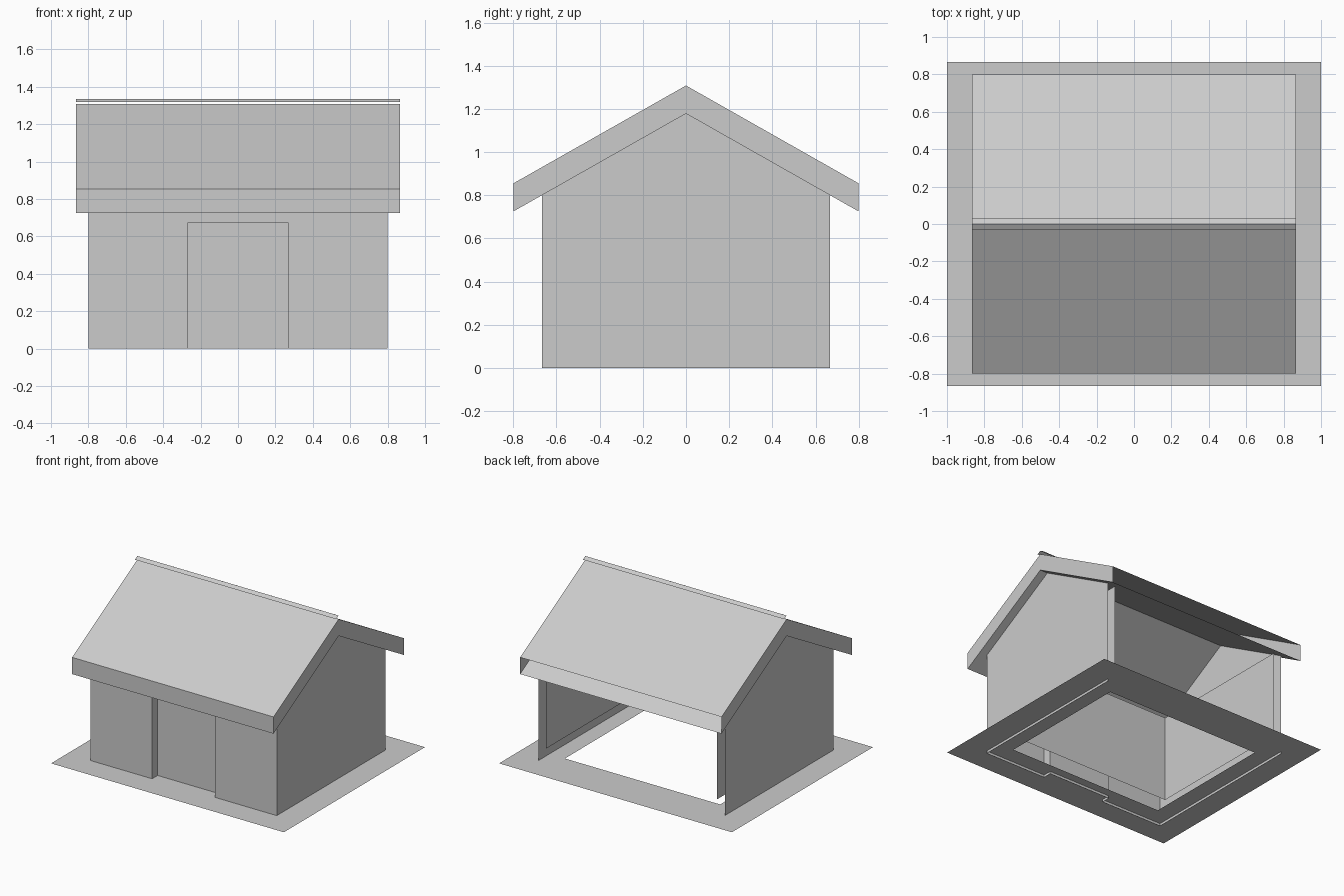
import bpy

cube = bpy.data.objects.get("Cube")
if cube:
    bpy.data.objects.remove(cube)

grey = bpy.data.materials.new("plain grey")
grey.use_nodes = True
COLOUR = (0.6, 0.6, 0.6, 1)
grey.diffuse_color = COLOUR
grey.node_tree.nodes["Principled BSDF"].inputs["Base Color"].default_value = COLOUR

HALF_X, HALF_Y = 0.8, 0.667      # outer walls
EAVE, PEAK = 0.8, 1.178          # wall height at the sides and at the gable
SLOPE = (PEAK - EAVE) / HALF_Y
ROOF_X, ROOF_Y, ROOF_T = 0.865, 0.8, 0.13


def sheet(name, faces):
    """Make an object out of flat faces, each a list of corner points."""
    verts, index, polys = [], {}, []
    for face in faces:
        for p in face:
            if p not in index:
                index[p] = len(verts)
                verts.append(p)
        polys.append([index[p] for p in face])
    mesh = bpy.data.meshes.new(name)
    mesh.from_pydata(verts, [], polys)
    mesh.materials.append(grey)
    obj = bpy.data.objects.new(name, mesh)
    bpy.context.collection.objects.link(obj)
    return obj


def along_x(profile, half, flip=False):
    """Sweep a (y, z) line across x, one quad per segment."""
    out = []
    for (y0, z0), (y1, z1) in zip(profile, profile[1:]):
        quad = [(-half, y0, z0), (half, y0, z0), (half, y1, z1), (-half, y1, z1)]
        out.append(quad[::-1] if flip else quad)
    return out


def ends(profile, half):
    """Close both x ends with the (y, z) outline."""
    return [[(half, y, z) for y, z in profile],
            [(-half, y, z) for y, z in reversed(profile)]]


def front(y, x0, x1, z0, z1):
    return [(x0, y, z0), (x1, y, z0), (x1, y, z1), (x0, y, z1)]


# Ground border with an open middle
def ring(x, y):
    return [(-x, -y, 0.02), (x, -y, 0.02), (x, y, 0.02), (-x, y, 0.02)]


outer, inner = ring(1, 0.865), ring(0.667, 0.533)
sheet("ground_border", [[outer[i], outer[(i + 1) % 4], inner[(i + 1) % 4], inner[i]]
                        for i in range(4)])

# Side walls with gables
gable = [(-HALF_Y, 0), (HALF_Y, 0), (HALF_Y, EAVE), (0, PEAK), (-HALF_Y, EAVE)]
sheet("side_walls", ends(gable, HALF_X))

# Front wall around a recessed doorway
DOOR_X, DOOR_Z, DOOR_Y = 0.27, 0.672, -0.6
sheet("front_wall", [front(-HALF_Y, -HALF_X, -DOOR_X, 0, EAVE),
                     front(-HALF_Y, DOOR_X, HALF_X, 0, EAVE),
                     front(-HALF_Y, -DOOR_X, DOOR_X, DOOR_Z, EAVE)])
sheet("door", [front(DOOR_Y, -DOOR_X, DOOR_X, 0, DOOR_Z)])
jamb = [(-HALF_Y, 0), (-HALF_Y, DOOR_Z), (DOOR_Y, DOOR_Z), (DOOR_Y, 0)]
sheet("door_frame", ends(jamb, DOOR_X) + along_x(jamb[1:3], DOOR_X, True))

# Inner lining of the room, raised off the ground and open at the back
IN_X, IN_Y, IN_Z = 0.735, -0.533, 0.13
lining = [(IN_Y, IN_Z), (IN_Y, EAVE), (HALF_Y, EAVE), (HALF_Y, IN_Z)]
sheet("inner_lining", ends(lining, IN_X) + [front(IN_Y, -IN_X, IN_X, IN_Z, EAVE)[::-1]])

# Hollow roof, closed at the front and gable ends, open along the back eave
low = PEAK - SLOPE * ROOF_Y
under = [(-ROOF_Y, low), (0, PEAK), (ROOF_Y, low)]
upper = [(y, z + ROOF_T) for y, z in under]
fascia = []
for a in (0, 1):
    fascia += ends([under[a], under[a + 1], upper[a + 1], upper[a]], ROOF_X)
sheet("roof", along_x(upper, ROOF_X) + along_x(under, ROOF_X, True) + fascia
      + along_x([under[0], upper[0]], ROOF_X))

# Ridge cap floating just above the roof
CAP_Y, CAP_Z = 0.03, 1.336
drop = CAP_Z - SLOPE * CAP_Y
sheet("ridge_cap", along_x([(-CAP_Y, drop), (0, CAP_Z), (CAP_Y, drop)], ROOF_X))
